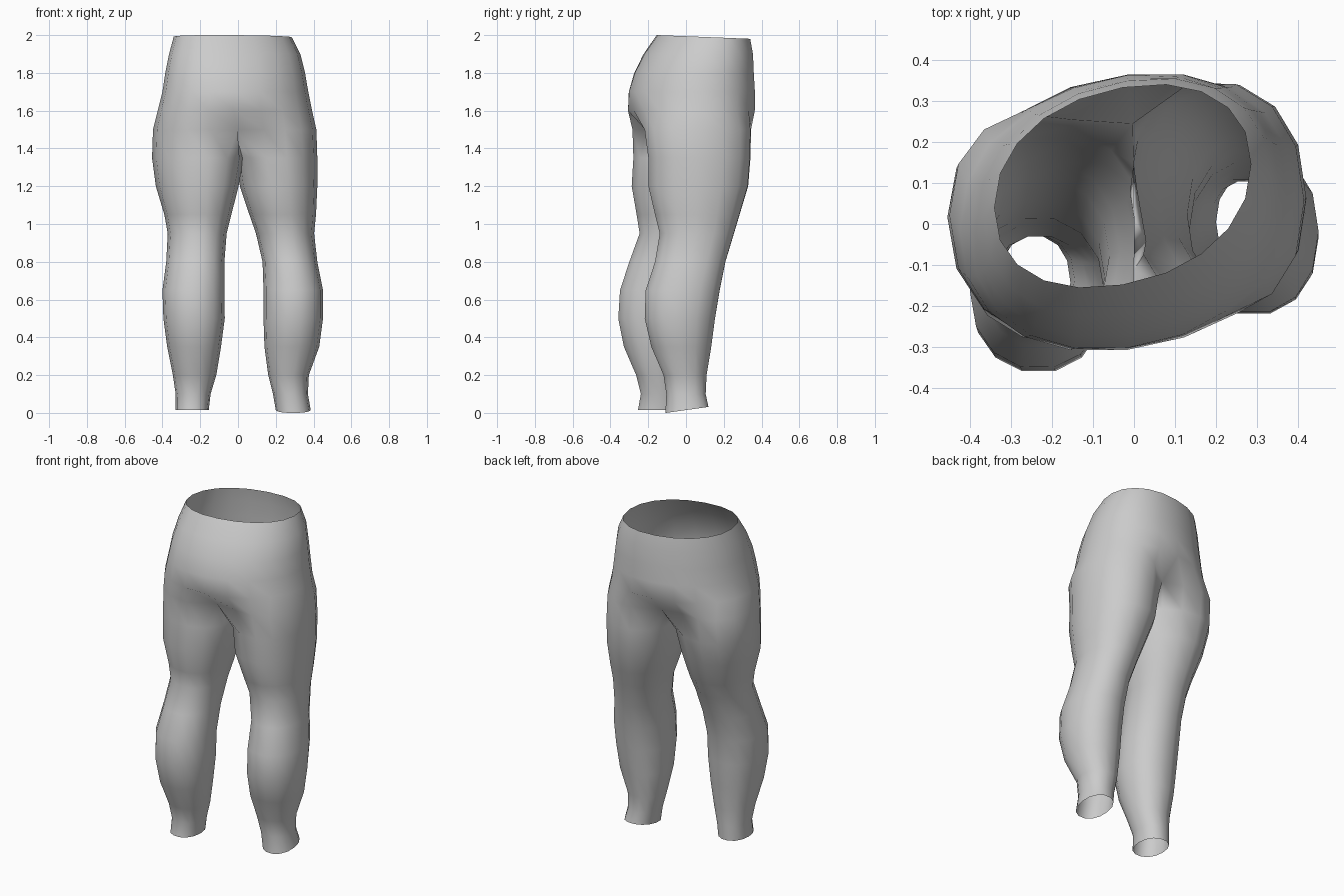
import bpy, bmesh
from math import cos, sin, pi, sqrt, copysign

if "Cube" in bpy.data.objects:
    bpy.data.objects.remove(bpy.data.objects["Cube"])

# Cross-sections: z, x min, x max, y min, y max
HIPS = [(2.0, -.34, .285, -.15, .335), (1.9, -.365, .33, -.22, .35),
        (1.8, -.385, .355, -.27, .355), (1.7, -.40, .372, -.30, .362),
        (1.6, -.425, .392, -.305, .362)]
LEFT = [(1.5, -.45, .03, -.28, .265), (1.35, -.455, .03, -.275, .25),
        (1.2, -.435, .003, -.285, .21), (1.05, -.39, -.035, -.26, .155),
        (.95, -.372, -.06, -.245, .11), (.8, -.38, -.072, -.30, .055),
        (.65, -.40, -.072, -.35, .015), (.5, -.395, -.07, -.36, 0),
        (.35, -.375, -.09, -.33, -.01), (.2, -.345, -.115, -.265, -.03),
        (.1, -.33, -.145, -.24, -.03), (.015, -.33, -.155, -.255, -.03)]
RIGHT = [(1.5, -.03, .415, -.22, .345), (1.35, -.01, .42, -.20, .342),
         (1.2, .01, .42, -.20, .33), (1.05, .06, .413, -.165, .285),
         (.95, .095, .403, -.14, .255), (.8, .13, .42, -.165, .21),
         (.65, .135, .45, -.215, .18), (.5, .135, .45, -.22, .155),
         (.35, .14, .43, -.185, .135), (.2, .16, .375, -.12, .11),
         (.1, .185, .37, -.105, .105), (.015, .2, .385, -.11, .12)]


def ring(sec, start, n, shear=0.0, power=0.92):
    """Sheared, slightly squared ellipse that fills the section's bounds."""
    z, x0, x1, y0, y1 = sec
    cx, cy, rx, ry = (x0 + x1) / 2, (y0 + y1) / 2, (x1 - x0) / 2, (y1 - y0) / 2
    ry = sqrt(ry * ry - (shear * rx) ** 2) * 1.015
    pts = []
    for k in range(n):
        a = start + 2 * pi * k / n
        c, s = [copysign(abs(v) ** power, v) for v in (cos(a), sin(a))]
        pts.append((cx + rx * c, cy + ry * s + shear * rx * c, z))
    return pts


def bridge(bm, a, b):
    n = len(a)
    for i in range(n):
        bm.faces.new((a[i], a[(i + 1) % n], b[(i + 1) % n], b[i]))


def mid(a, b, z):
    return ((a[0] + b[0]) / 2, (a[1] + b[1]) / 2, z)


bm = bmesh.new()

# Hips: waist opening downwards, ring starts at the +y seam
hip_rings = [[bm.verts.new(p) for p in ring(s, pi / 2, 20, 0.17 - 0.015 * i)]
             for i, s in enumerate(HIPS)]
for v in hip_rings[0]:
    v.co.z -= 0.04 * (v.co.y + 0.15)

# Crotch: outer halves follow each thigh, the inner sides merge into one seam
N = 14
step = 2 * pi / N
l_start, r_start = 2 * step, pi + 2 * step
L_SHEAR, R_SHEAR = -0.12, -0.03
lp, rp = ring(LEFT[0], l_start, N, L_SHEAR), ring(RIGHT[0], r_start, N, R_SHEAR)
front, back = mid(lp[0], rp[10], 1.48), mid(lp[10], rp[0], 1.50)
saddle = [bm.verts.new(mid(lp[11 + i], rp[13 - i], 1.44)) for i in range(3)]
split = [bm.verts.new(p) for p in [front] + lp[1:10] + [back] + rp[1:10]]
for a, b in zip(hip_rings, hip_rings[1:] + [split]):
    bridge(bm, a, b)


# Legs: loops continue from the split to the open hems
def leg(top, sections, start, thigh_shear):
    prev = top
    for i, sec in enumerate(sections[1:]):
        shear = thigh_shear * max(0, 1 - i / 6)
        cur = [bm.verts.new(p) for p in ring(sec, start, N, shear)]
        bridge(bm, prev, cur)
        prev = cur
    return prev


leg(split[:11] + saddle, LEFT, l_start, L_SHEAR)
hem = leg(split[10:] + [split[0]] + saddle[::-1], RIGHT, r_start, R_SHEAR)
for v in hem:
    v.co.z += 0.14 * v.co.y

bmesh.ops.recalc_face_normals(bm, faces=bm.faces)
for f in bm.faces:
    f.smooth = True
mesh = bpy.data.meshes.new("trousers")
bm.to_mesh(mesh)
bm.free()
obj = bpy.data.objects.new("trousers", mesh)
bpy.context.collection.objects.link(obj)
